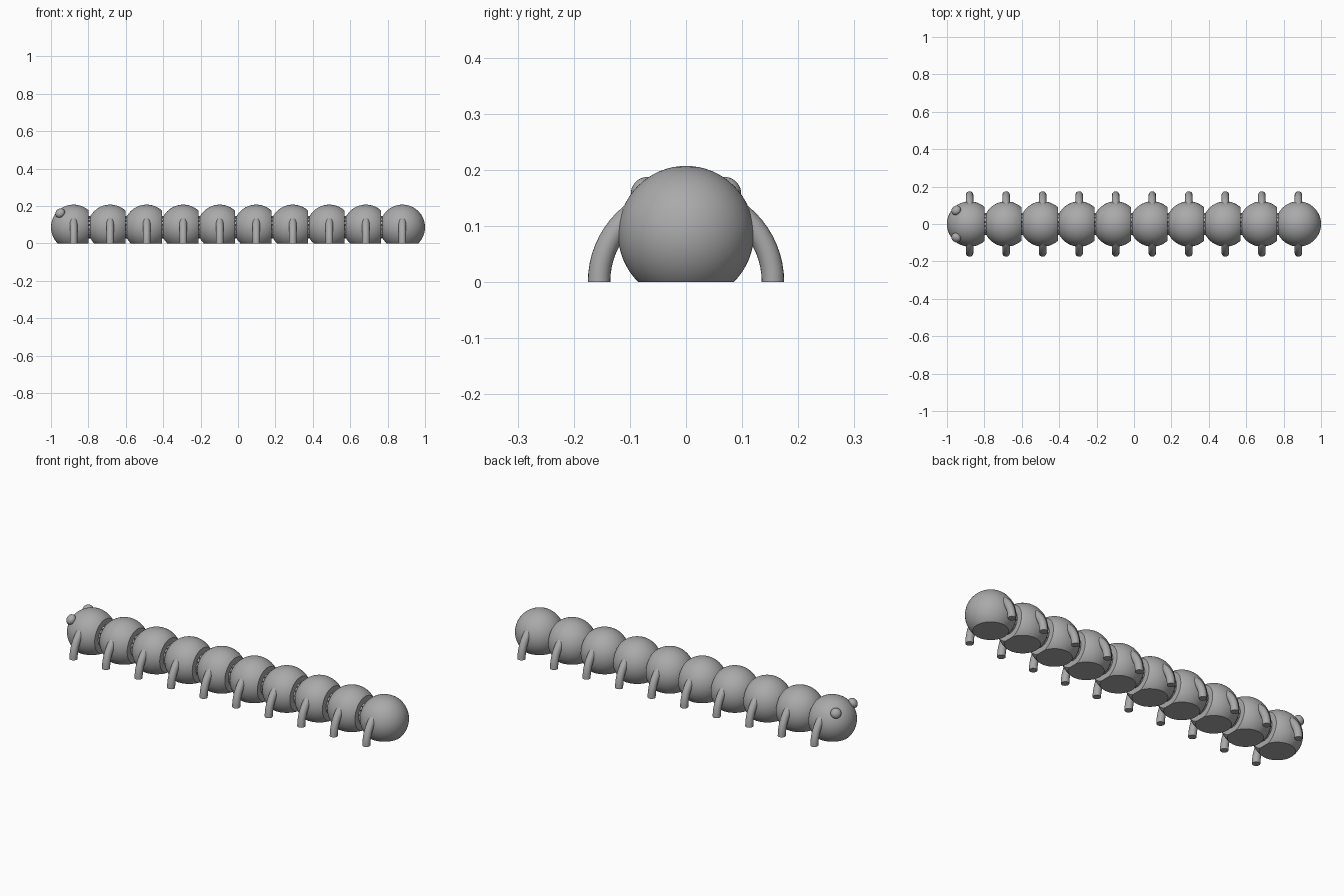
import bpy, bmesh, math
from mathutils import Vector, Matrix

if "Cube" in bpy.data.objects:
    bpy.data.objects.remove(bpy.data.objects["Cube"])

COUNT, RADIUS, HEIGHT = 10, 0.121, 0.086
STEP = (2 - 2 * RADIUS) / (COUNT - 1)
FACE = 0.081  # distance from segment centre to its flat rear face

grey = bpy.data.materials.new("plain grey")
grey.use_nodes = True
color = (0.4, 0.4, 0.4, 1)
grey.diffuse_color = color
grey.node_tree.nodes["Principled BSDF"].inputs["Base Color"].default_value = color


def finish(bm, name, location):
    bmesh.ops.recalc_face_normals(bm, faces=bm.faces)
    mesh = bpy.data.meshes.new(name)
    bm.to_mesh(mesh)
    bm.free()
    mesh.materials.append(grey)
    obj = bpy.data.objects.new(name, mesh)
    obj.location = location
    bpy.context.collection.objects.link(obj)
    bpy.ops.object.select_all(action="DESELECT")
    obj.select_set(True)
    bpy.context.view_layer.objects.active = obj
    bpy.ops.object.shade_smooth_by_angle(angle=math.radians(35))
    return obj


def slice_flat(bm, point, normal):
    geom = bm.verts[:] + bm.edges[:] + bm.faces[:]
    cut = bmesh.ops.bisect_plane(bm, geom=geom, plane_co=point, plane_no=normal, clear_outer=True)
    edges = [e for e in cut["geom_cut"] if isinstance(e, bmesh.types.BMEdge)]
    bmesh.ops.contextual_create(bm, geom=edges)


def body_segment(index, x):
    bm = bmesh.new()
    bmesh.ops.create_uvsphere(bm, u_segments=64, v_segments=32, radius=RADIUS)
    if index < COUNT - 1:
        slice_flat(bm, (FACE, 0, 0), (1, 0, 0))
    slice_flat(bm, (0, 0, -HEIGHT), (0, 0, -1))
    finish(bm, f"body_segment_{index + 1}", (x, 0, HEIGHT))


def leg_pair(index, x):
    # one arched tube passing through the segment
    bm = bmesh.new()
    steps, sides, arch, tube = 32, 20, 0.155, 0.02
    rings = []
    for i in range(steps + 1):
        a = math.pi * i / steps
        ring = []
        for j in range(sides):
            b = math.tau * j / sides
            r = arch + tube * math.cos(b)
            ring.append(bm.verts.new((tube * math.sin(b), r * math.cos(a), r * math.sin(a))))
        rings.append(ring)
    for first, second in zip(rings, rings[1:]):
        for j in range(sides):
            k = (j + 1) % sides
            bm.faces.new((first[j], first[k], second[k], second[j]))
    bm.faces.new(rings[0])
    bm.faces.new(rings[-1])
    finish(bm, f"leg_pair_{index + 1}", (x, 0, 0))


def joint_collar(index, x):
    # ring of short teeth between neighbouring segments
    bm = bmesh.new()
    teeth = 16
    for i in range(teeth):
        turn = Matrix.Rotation(math.tau * i / teeth, 4, "X")
        place = turn @ Matrix.Translation((FACE, 0, 0.052))
        bmesh.ops.create_cube(bm, size=1, matrix=place @ Matrix.Diagonal((0.024, 0.018, 0.014, 1)))
    finish(bm, f"joint_collar_{index + 1}", (x, 0, HEIGHT))


for i in range(COUNT):
    centre = -1 + RADIUS + i * STEP
    body_segment(i, centre)
    leg_pair(i, centre)
    if i < COUNT - 1:
        joint_collar(i, centre)

# eyes, slightly flattened against the head
for side, name in ((-1, "right_eye"), (1, "left_eye")):
    outward = Vector((-0.072, side * 0.073, 0.076))
    bm = bmesh.new()
    bmesh.ops.create_uvsphere(bm, u_segments=32, v_segments=16, radius=0.027)
    bmesh.ops.scale(bm, vec=(1, 1, 0.8), verts=bm.verts)
    bmesh.ops.rotate(bm, verts=bm.verts, matrix=outward.to_track_quat("Z", "Y").to_matrix())
    finish(bm, name, Vector((-1 + RADIUS, 0, HEIGHT)) + outward)
